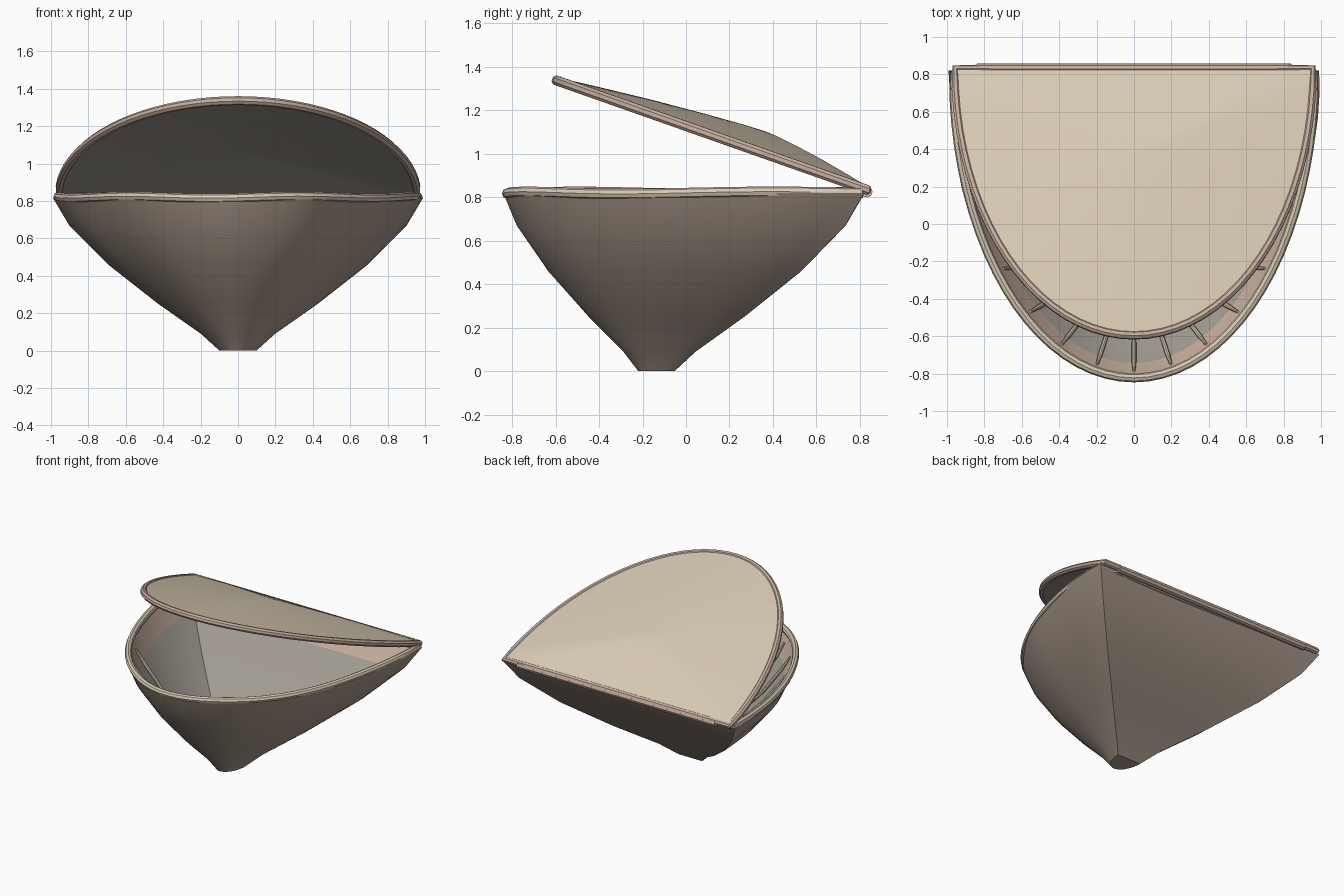
import bpy, math
from mathutils import Matrix, Vector

if "Cube" in bpy.data.objects:
    bpy.data.objects.remove(bpy.data.objects["Cube"])


def material(name, rgb):
    m = bpy.data.materials.new(name)
    m.diffuse_color = (*rgb, 1)
    m.use_nodes = True
    m.node_tree.nodes["Principled BSDF"].inputs["Base Color"].default_value = m.diffuse_color
    return m


BROWN = material("shell_brown", (0.40, 0.32, 0.26))
TAN = material("pale_tan", (0.68, 0.59, 0.45))
PINK = material("pink_brown", (0.58, 0.43, 0.35))
GREY = material("inner_grey", (0.36, 0.33, 0.29))
CY = -0.15          # y of the axis the bowl tapers towards


def d_loop(half, back, front, n=40, m=10):
    """Closed D outline: straight back edge and half-ellipse front."""
    pts = [(half * math.cos(math.pi * i / n),
            back - (back - front) * math.sin(math.pi * i / n)) for i in range(n + 1)]
    pts += [(-half + 2 * half * i / m, back) for i in range(1, m)]
    return pts


def finish(ob, mat, angle=40):
    ob.data.materials.append(mat)
    bpy.ops.object.select_all(action='DESELECT')
    ob.select_set(True)
    bpy.context.view_layer.objects.active = ob
    bpy.ops.object.shade_smooth_by_angle(angle=math.radians(angle))
    return ob


def loft(name, rings, mat, cap=False, flip=False):
    n = len(rings[0])
    verts = [p for r in rings for p in r]
    faces = [(k * n + i, (k + 1) * n + i, (k + 1) * n + (i + 1) % n, k * n + (i + 1) % n)
             for k in range(len(rings) - 1) for i in range(n)]
    if cap:
        faces.append(tuple(range((len(rings) - 1) * n, len(rings) * n)))
    if flip:
        faces = [f[::-1] for f in faces]
    me = bpy.data.meshes.new(name)
    me.from_pydata(verts, [], faces)
    ob = bpy.data.objects.new(name, me)
    bpy.context.collection.objects.link(ob)
    return finish(ob, mat)


def tube(name, pts, radius, mat, cyclic=False, taper=None):
    cu = bpy.data.curves.new(name, 'CURVE')
    cu.dimensions = '3D'
    cu.bevel_depth = radius
    cu.bevel_resolution = 2
    cu.use_fill_caps = True
    sp = cu.splines.new('POLY')
    sp.points.add(len(pts) - 1)
    for i, p in enumerate(pts):
        sp.points[i].co = (*p, 1)
        sp.points[i].radius = taper[i] if taper else 1
    sp.use_cyclic_u = cyclic
    ob = bpy.data.objects.new(name, cu)
    bpy.context.collection.objects.link(ob)
    bpy.ops.object.select_all(action='DESELECT')
    ob.select_set(True)
    bpy.context.view_layer.objects.active = ob
    bpy.ops.object.convert(target='MESH')
    return finish(bpy.context.view_layer.objects.active, mat)


RIM = d_loop(0.99, 0.82, -0.84)


def bowl_ring(s, z, flute=0.0):
    ring = []
    for i, (x, y) in enumerate(RIM):
        k = s * (1 + flute * math.sin(i * 0.95) * (i <= 40))
        ring.append((x * k, CY + (y - CY) * k, z))
    return ring


# outer bowl, tapering to a small flat foot
profile = [(1.0, 0.82), (0.91, 0.67), (0.70, 0.46), (0.43, 0.25), (0.20, 0.09), (0.10, 0.0)]
loft("bowl_shell", [bowl_ring(s, z, 0.006) for s, z in profile], BROWN, cap=True)

# inner lip band and inner lining
loft("inner_lip", [bowl_ring(s, z) for s, z in [(0.97, 0.825), (0.93, 0.76), (0.86, 0.67)]],
     PINK, flip=True)
inner = [(0.86, 0.67), (0.67, 0.48), (0.40, 0.28), (0.17, 0.13)]
loft("inner_lining", [bowl_ring(s, z) for s, z in inner], GREY, cap=True, flip=True)

# rounded rim following the mouth
rim_pts = [(x * 0.975, CY + (y - CY) * 0.975,
            0.82 + 0.005 * math.sin(i * 0.5)) for i, (x, y) in enumerate(RIM)]
tube("bowl_rim", rim_pts, 0.024, TAN, cyclic=True)

# ribs running down the inside of the front wall
path = [(0.92, 0.76), (0.84, 0.67), (0.65, 0.49), (0.39, 0.30)]
for k in range(-4, 5):
    t = math.radians(90 + k * 12.5)
    ex, ey = 0.99 * math.cos(t), 0.82 - 1.66 * math.sin(t)
    tube(f"inner_rib_{k + 5}", [(ex * s, CY + (ey - CY) * s, z) for s, z in path],
         0.013, TAN, taper=[0.6, 1, 0.9, 0.4])

# lid, built flat in hinge coordinates then tilted open
TILT = Matrix.Translation((0, 0.83, 0.835)) @ Matrix.Rotation(math.radians(-19.4), 4, 'X')
EDGE = d_loop(0.955, 0.0, -1.51)
APEX = -0.523


def lid_ring(s, h):
    return [tuple(TILT @ Vector((x * s, APEX + (y - APEX) * s, h))) for x, y in EDGE]


top = [(1.0, 0.015), (0.8, 0.037), (0.55, 0.062), (0.3, 0.082), (0.1, 0.095), (0.01, 0.098)]
loft("lid_top", [lid_ring(s, h) for s, h in top], TAN, cap=True, flip=True)
loft("lid_underside", [lid_ring(s, h - 0.035) for s, h in top], GREY, cap=True)
tube("lid_edge", lid_ring(1.0, 0.0), 0.024, PINK, cyclic=True)

# hinge bar across the straight back
tube("hinge_bar", [(-0.84, 0.832, 0.825), (0.84, 0.832, 0.825)], 0.026, PINK)
